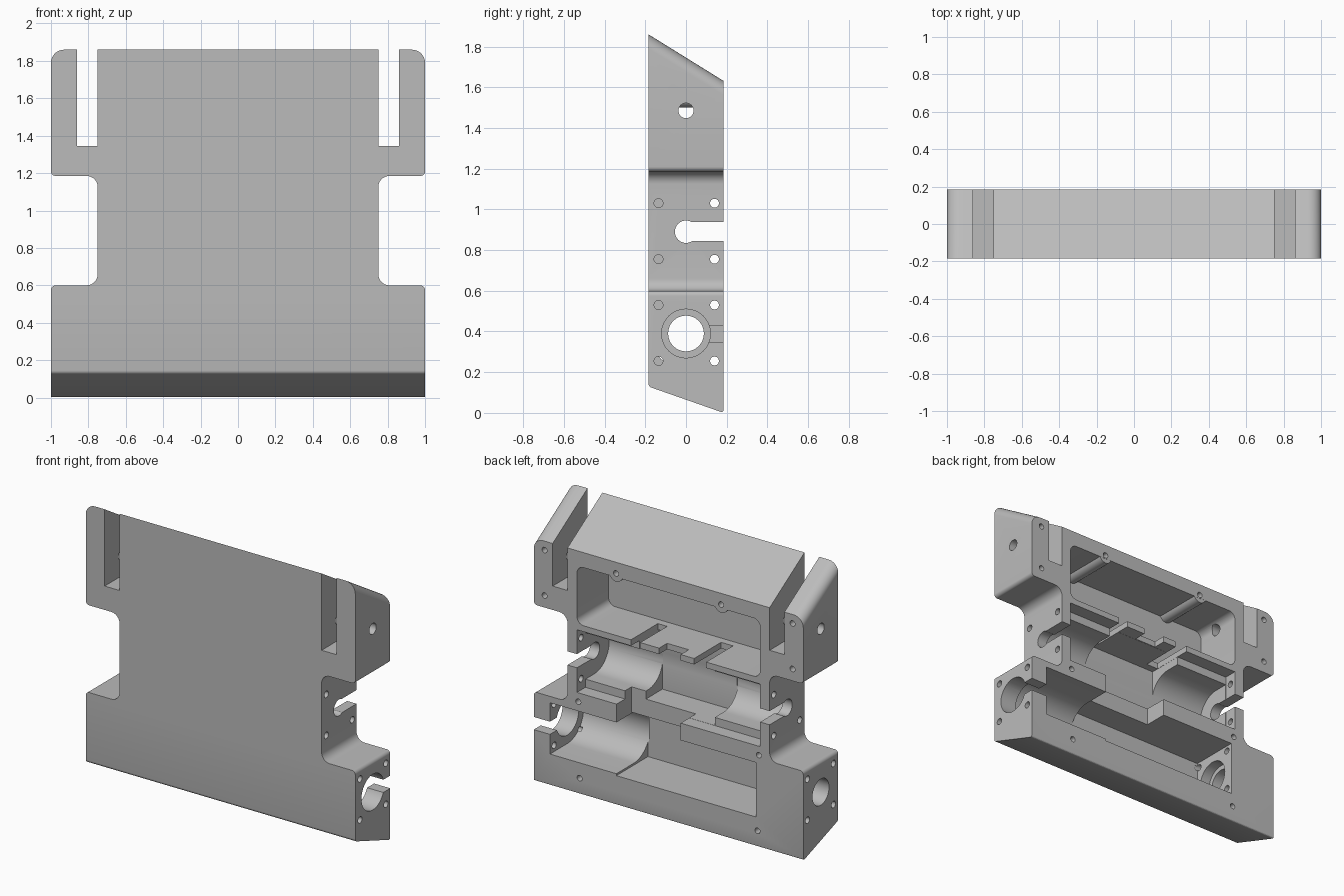
import bpy, bmesh, math
from mathutils import Vector

if "Cube" in bpy.data.objects:
    bpy.data.objects.remove(bpy.data.objects["Cube"], do_unlink=True)

FRONT, BACK, OUT = -0.185, 0.185, 0.25
INNER = -0.15          # inside face of the front wall

metal = bpy.data.materials.new("plain grey")
metal.use_nodes = True
grey = (0.5, 0.5, 0.5, 1)
metal.diffuse_color = grey
metal.node_tree.nodes["Principled BSDF"].inputs["Base Color"].default_value = grey


def rounded(corners, steps=8):
    """Replace each (u, v, radius) corner of a right-angled outline by an arc."""
    pts = []
    for i, (u, v, r) in enumerate(corners):
        p = Vector((u, v))
        if not r:
            pts.append(p)
            continue
        a = (Vector(corners[i - 1][:2]) - p).normalized() * r
        b = (Vector(corners[(i + 1) % len(corners)][:2]) - p).normalized() * r
        for k in range(steps + 1):
            t = k / steps * math.pi / 2
            pts.append(p + a * (1 - math.sin(t)) + b * (1 - math.cos(t)))
    return pts


def prism(name, pts, axis, lo, hi):
    """Extrude an outline: (x, z) along y, or (y, z) along x."""
    bm = bmesh.new()
    place = (lambda p, d: (p[0], d, p[1])) if axis == "y" else (lambda p, d: (d, p[0], p[1]))
    rings = [[bm.verts.new(place(p, d)) for p in pts] for d in (lo, hi)]
    for ring in rings:
        bm.faces.new(ring)
    n = len(pts)
    for i in range(n):
        j = (i + 1) % n
        bm.faces.new((rings[0][i], rings[0][j], rings[1][j], rings[1][i]))
    bmesh.ops.recalc_face_normals(bm, faces=bm.faces)
    mesh = bpy.data.meshes.new(name)
    bm.to_mesh(mesh)
    bm.free()
    ob = bpy.data.objects.new(name, mesh)
    bpy.context.collection.objects.link(ob)
    mesh.materials.append(metal)
    return ob


def circle(u, v, r, n=32):
    return [(u + r * math.cos(2 * math.pi * k / n), v + r * math.sin(2 * math.pi * k / n))
            for k in range(n)]


def trough(z, r, n=24):
    """U section, round at the front and open to the back."""
    arc = [math.pi / 2 + math.pi * k / n for k in range(n + 1)]
    return [(r * math.cos(a), z + r * math.sin(a)) for a in arc] + [(OUT, z - r), (OUT, z + r)]


def box(x0, x1, z0, z1, r=0.0):
    return rounded([(x0, z0, r), (x1, z0, r), (x1, z1, r), (x0, z1, r)])


def combine(tool, operation="DIFFERENCE"):
    mod = housing.modifiers.new("shape", "BOOLEAN")
    mod.operation, mod.object, mod.solver = operation, tool, "EXACT"
    bpy.context.view_layer.objects.active = housing
    bpy.ops.object.modifier_apply(modifier=mod.name)
    bpy.data.objects.remove(tool, do_unlink=True)


def cut(pts, axis, lo, hi):
    combine(prism("cutter", pts, axis, lo, hi))


# Housing blank: mirrored outline with waist notches and side slots
half = [(1, 0, 0), (1, 0.6, 0.025), (0.75, 0.6, 0.06), (0.75, 1.185, 0.06),
        (1, 1.185, 0.025), (1, 1.86, 0.07), (0.86, 1.86, 0), (0.86, 1.345, 0),
        (0.75, 1.345, 0), (0.75, 1.86, 0)]
outline = rounded(half + [(-x, z, r) for x, z, r in reversed(half)])
housing = prism("housing", outline, "y", FRONT, BACK)

# Slope the top and bottom, then soften the bottom edges
for v in housing.data.vertices:
    if v.co.z > 1.5:
        v.co.z -= (v.co.y - FRONT) * 0.62
    elif v.co.z < 0.1:
        v.co.z += (BACK - v.co.y) * 0.35
bm = bmesh.new()
bm.from_mesh(housing.data)
low = [e for e in bm.edges if all(v.co.z < 0.2 for v in e.verts)
       and abs(e.verts[0].co.x - e.verts[1].co.x) > 1]
bmesh.ops.bevel(bm, geom=low, offset=0.015, segments=4, profile=0.5, affect="EDGES")
bm.to_mesh(housing.data)
bm.free()

# Upper cavity with two screw bosses
cut(box(-0.68, 0.68, 1.14, 1.53, 0.05), "y", INNER, OUT)
for x in (-0.39, 0.39):
    combine(prism("boss", circle(x, 1.55, 0.05), "y", INNER - 0.01, BACK - 0.001), "UNION")

# Middle cavity: shallow opening, deep centre, round seat at each end
cut(box(-0.68, 0.68, 0.68, 1.10), "y", 0.095, OUT)
cut(box(-0.28, 0.28, 0.681, 1.099), "y", INNER, OUT)
for side in (-1, 1):
    cut(trough(0.89, 0.155), "x", *sorted((side * 0.275, side * 0.679)))

# Lower cavity: square pocket beside a round seat
cut(box(-0.65, 0.387, 0.2, 0.565), "y", INNER, OUT)
cut(trough(0.385, 0.172), "x", 0.38, 0.88)

# Gaps and notches in the dividing shelves
cut(box(0.21, 0.279, 1.05, 1.2), "y", -0.1, OUT)
cut(box(-0.279, -0.19, 1.05, 1.2), "y", -0.1, OUT)
cut(box(-0.09, 0.07, 1.05, 1.2), "y", 0.1, OUT)
cut(box(-0.09, 0.386, 0.5, 0.75), "y", 0.025, OUT)

# Shaft openings through the end walls
for side in (-1, 1):
    wall = sorted((side * 0.66, side * 0.8))
    cut(circle(0, 0.89, 0.055), "x", *wall)
    cut([(0, 0.845), (OUT, 0.845), (OUT, 0.937), (0, 0.937)], "x", *wall)
    cut(circle(0, 1.485, 0.037), "x", *sorted((side * 0.6, side * 1.1)))
cut(circle(0, 0.39, 0.12), "x", 0.86, 1.1)
cut([(0, 0.345), (OUT, 0.345), (OUT, 0.43), (0, 0.43)], "x", 0.86, 1.1)
cut(circle(0, 0.39, 0.088), "x", -1.1, -0.6)
cut(circle(0, 0.39, 0.12), "x", -0.72, -0.6)

# Screw holes in the end walls
for y in (-0.135, 0.14):
    for z in (0.755, 1.03):
        for side in (-1, 1):
            cut(circle(y, z, 0.022, 16), "x", *sorted((side * 0.66, side * 0.8)))
    for z in (0.255, 0.53):
        cut(circle(y, z, 0.022, 16), "x", 0.86, 1.1)
        cut(circle(y, z, 0.022, 16), "x", -1.1, -0.63)

# Screw holes in the back face
for side in (-1, 1):
    for x, z in ((0.92, 1.57), (0.92, 1.265), (0.39, 1.555), (0.67, 0.62), (0.66, 0.11)):
        cut(circle(side * x, z, 0.019, 16), "y", 0.05, OUT)

# Smooth the curved walls and keep the edges crisp
bpy.ops.object.select_all(action="DESELECT")
housing.select_set(True)
bpy.context.view_layer.objects.active = housing
bpy.ops.object.shade_smooth_by_angle(angle=math.radians(25))
